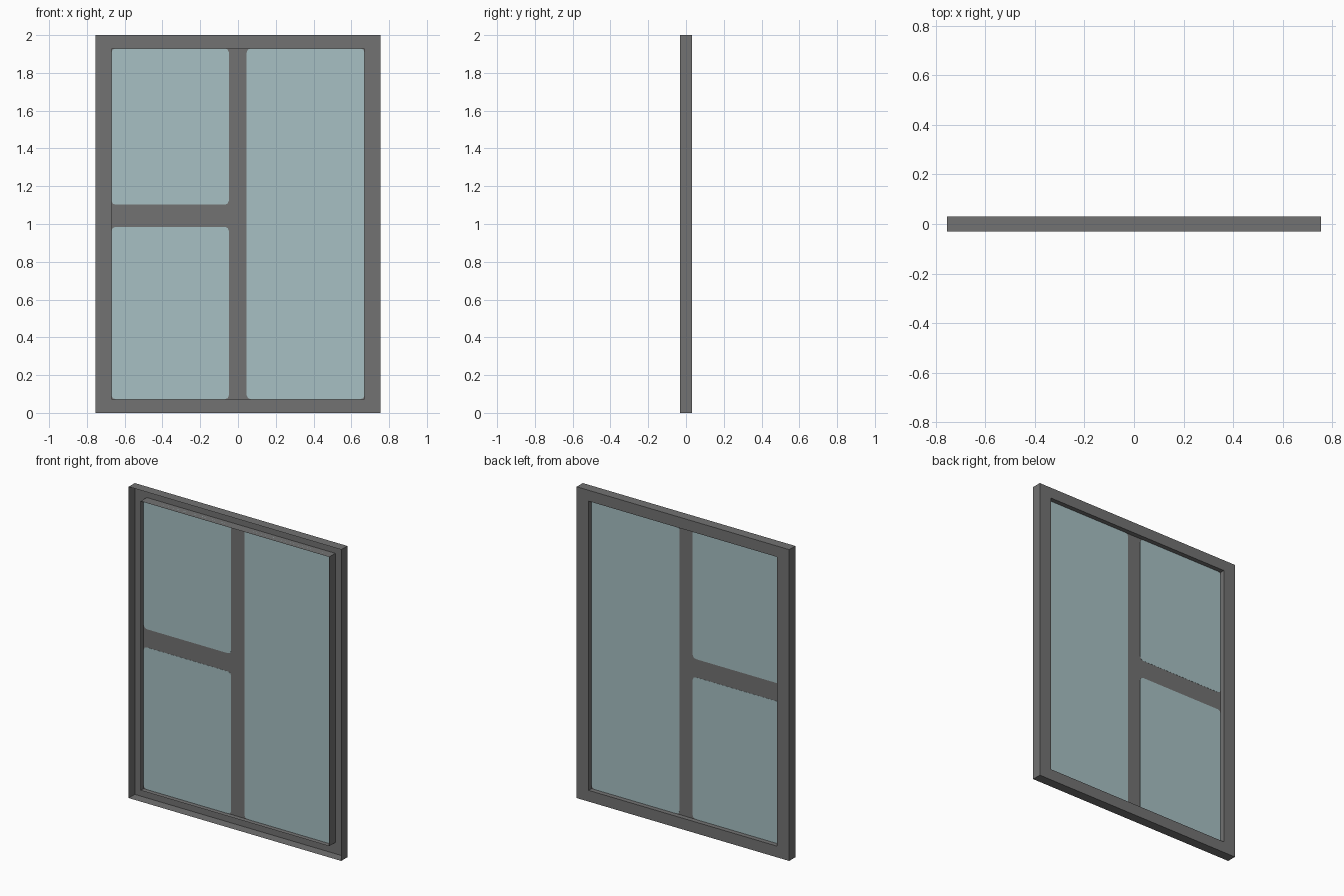
import bpy, bmesh

cube = bpy.data.objects.get("Cube")
if cube:
    bpy.data.objects.remove(cube)


def material(name, rgb):
    m = bpy.data.materials.new(name)
    m.use_nodes = True
    m.diffuse_color = (*rgb, 1)
    m.node_tree.nodes["Principled BSDF"].inputs["Base Color"].default_value = (*rgb, 1)
    return m


GREY = material("dark grey frame", (0.17, 0.17, 0.17))
GLASS = material("pale blue glass", (0.39, 0.53, 0.55))

W, H, D = 0.755, 2.0, 0.031              # half width, height, half depth
OPEN_X, OPEN_LOW, OPEN_HIGH = 0.67, 0.072, 1.93


def finish(name, bm, mat):
    mesh = bpy.data.meshes.new(name)
    bm.to_mesh(mesh)
    bm.free()
    mesh.materials.append(mat)
    obj = bpy.data.objects.new(name, mesh)
    bpy.context.collection.objects.link(obj)
    return obj


def rectangle(bm, x0, x1, z0, z1, y):
    return [bm.verts.new((x, y, z)) for x, z in ((x0, z0), (x1, z0), (x1, z1), (x0, z1))]


# Frame: sheet channel, open to the front
bm = bmesh.new()
loops = [rectangle(bm, -W, W, 0, H, -D),
         rectangle(bm, -W, W, 0, H, D),
         rectangle(bm, -OPEN_X, OPEN_X, OPEN_LOW, OPEN_HIGH, D),
         rectangle(bm, -OPEN_X, OPEN_X, OPEN_LOW, OPEN_HIGH, -D)]
for a, b in zip(loops, loops[1:]):
    for i in range(4):
        j = (i + 1) % 4
        bm.faces.new((a[i], a[j], b[j], b[i]))
finish("frame", bm, GREY)

# Flat panel that forms the glazing bars
bm = bmesh.new()
bm.faces.new(rectangle(bm, -OPEN_X, OPEN_X, OPEN_LOW, OPEN_HIGH, 0))
finish("glazing_bars", bm, GREY)


# Glass panes: thin plates with clipped corners, showing on both sides
def pane(name, x0, x1, z0, z1, clip=0.022, thick=0.002):
    bm = bmesh.new()
    face = bm.faces.new(rectangle(bm, x0, x1, z0, z1, -thick / 2))
    bmesh.ops.bevel(bm, geom=face.verts[:], offset=clip, segments=2, profile=0.5, affect='VERTICES')
    side = bmesh.ops.extrude_face_region(bm, geom=bm.faces[:])
    bmesh.ops.translate(bm, vec=(0, thick, 0),
                        verts=[v for v in side["geom"] if isinstance(v, bmesh.types.BMVert)])
    bmesh.ops.recalc_face_normals(bm, faces=bm.faces[:])
    finish(name, bm, GLASS)


pane("upper_right_pane", -OPEN_X, -0.048, 1.102, OPEN_HIGH)
pane("lower_right_pane", -OPEN_X, -0.048, OPEN_LOW, 0.985)
pane("left_pane", 0.046, OPEN_X, OPEN_LOW, OPEN_HIGH)
